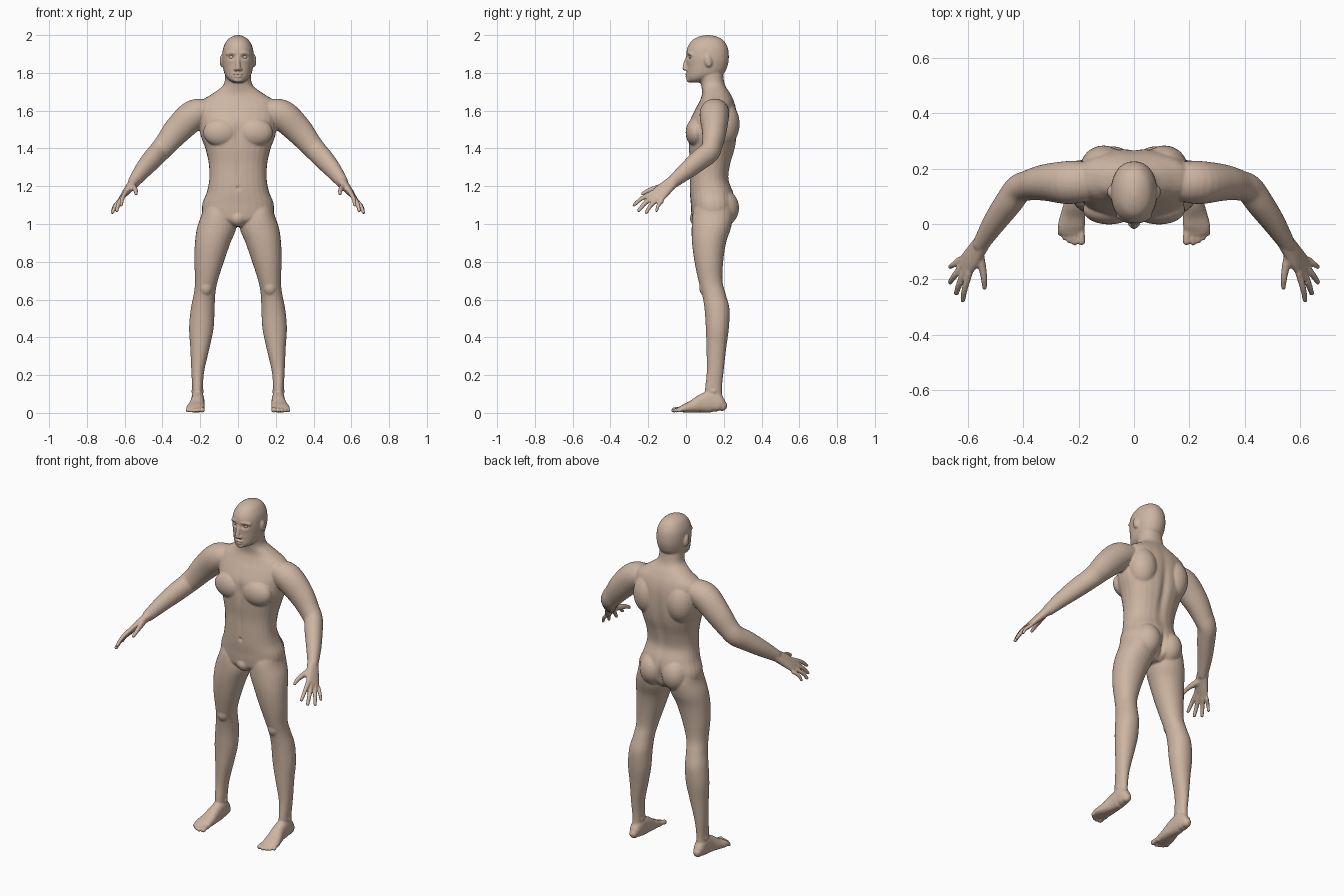
import bpy, bmesh
from math import sin, cos, pi, exp
from mathutils import Vector, Matrix

bm = bmesh.new()
SEG = 28


def spline(rows, n=5):
    """Catmull-Rom interpolation of parameter rows."""
    out = []
    for i in range(len(rows) - 1):
        a, b, c, d = (rows[min(max(k, 0), len(rows) - 1)] for k in (i - 1, i, i + 1, i + 2))
        for j in range(n):
            t = j / n
            out.append([q + 0.5 * t * (r - p + t * (2 * p - 5 * q + 4 * r - s + t * (3 * (q - r) + s - p)))
                        for p, q, r, s in zip(a, b, c, d)])
    return out + [list(rows[-1])]


def loft(rings, e, paired):
    """Skin a list of (center, u, v) superellipse rings, optionally mirrored."""
    def sp(c):
        return (1 if c >= 0 else -1) * abs(c) ** (2 / e)
    for s in ((1, -1) if paired else (1,)):
        loops = []
        for c, u, v in rings:
            loop = []
            for k in range(SEG):
                p = c + u * sp(cos(2 * pi * k / SEG)) + v * sp(sin(2 * pi * k / SEG))
                loop.append(bm.verts.new((p.x * s, p.y, p.z)))
            loops.append(loop)
        for a, b in zip(loops, loops[1:]):
            for k in range(SEG):
                m = (k + 1) % SEG
                bm.faces.new((a[k], a[m], b[m], b[k]))
        bm.faces.new(loops[0])
        bm.faces.new(loops[-1])


def stack(rows, e=2.0, paired=False):
    """Horizontal sections: z, center x, half width, front y, back y."""
    loft([(Vector((cx, (f + b) / 2, z)), Vector((w, 0, 0)), Vector((0, (b - f) / 2, 0)))
          for z, cx, w, f, b in spline(rows)], e, paired)


def limb(rows, ref=(0, 0, 1), e=2.0, paired=True):
    """Sections across a path: x, y, z, side radius, radius along ref; round ends."""
    pts = spline(rows)
    cs = [Vector(p[:3]) for p in pts]
    rings = []
    for i, p in enumerate(pts):
        t = (cs[min(i + 1, len(cs) - 1)] - cs[max(i - 1, 0)]).normalized()
        up = Vector(ref)
        up = (up - t * up.dot(t)).normalized()
        ring = (cs[i], t.cross(up) * p[3], up * p[4])
        caps = [(cs[i] + t * min(p[3:5]) * sin(a) * (-1 if i == 0 else 1), ring[1] * cos(a), ring[2] * cos(a))
                for a in (0.35, 0.7, 1.05, 1.4)]
        if i == 0:
            rings += caps[::-1] + [ring]
        elif i == len(pts) - 1:
            rings += [ring] + caps
        else:
            rings.append(ring)
    loft(rings, e, paired)


def blob(c, r, paired=True, rot=0.0):
    """Ellipsoid mass, tilted about x."""
    for s in ((1, -1) if paired else (1,)):
        m = Matrix.Translation((c[0] * s, c[1], c[2])) @ Matrix.Rotation(rot, 4, 'X') @ Matrix.Diagonal((*r, 1))
        bmesh.ops.create_uvsphere(bm, u_segments=24, v_segments=16, radius=1, matrix=m)


# torso and neck
stack([(.985, 0, .06, .07, .2), (1.02, 0, .15, .035, .24), (1.06, 0, .187, .028, .258), (1.11, 0, .188, .025, .262),
       (1.17, 0, .165, .02, .25), (1.24, 0, .152, .02, .226), (1.32, 0, .155, .02, .237), (1.40, 0, .173, .014, .26),
       (1.47, 0, .198, .012, .27), (1.54, 0, .205, .018, .272), (1.60, 0, .21, .045, .268), (1.65, 0, .195, .072, .255),
       (1.69, 0, .135, .085, .235), (1.735, 0, .078, .08, .207), (1.79, 0, .068, .068, .197), (1.83, 0, .066, .07, .2)], 2.3)
blob((.09, .052, 1.485), (.095, .054, .075))       # chest
blob((.11, .2, 1.53), (.085, .084, .12))           # shoulder blades
blob((.075, .19, 1.085), (.082, .091, .1))         # buttocks
blob((0, .07, 1.03), (.045, .05, .045), False)     # groin

# head
stack([(1.748, 0, .02, .03, .075), (1.757, 0, .04, .012, .105), (1.775, 0, .06, .005, .16), (1.80, 0, .073, .005, .203),
       (1.84, 0, .081, .005, .221), (1.88, 0, .084, .002, .227), (1.93, 0, .079, .006, .222), (1.97, 0, .06, .03, .2),
       (1.99, 0, .036, .063, .168), (2.0, 0, .01, .1, .13)], 2.15)
limb([(0, .008, 1.885, .009, .009), (0, -.003, 1.85, .011, .011), (0, -.008, 1.823, .014, .011)],
     ref=(0, 1, 0), paired=False)                  # nose
blob((.014, .001, 1.819), (.009, .011, .008))      # nostrils
limb([(.012, .009, 1.903, .008, .008), (.035, .014, 1.906, .008, .008), (.058, .03, 1.898, .008, .008)])  # brow
blob((0, .006, 1.794), (.025, .012, .006), False)  # upper lip
blob((0, .007, 1.781), (.022, .012, .006), False)  # lower lip
blob((0, .016, 1.763), (.026, .014, .014), False)  # chin
blob((.086, .117, 1.863), (.011, .02, .034), rot=.2)   # ears

# arms
limb([(.16, .155, 1.605, .07, .06), (.235, .15, 1.577, .078, .08), (.32, .15, 1.497, .066, .074),
      (.38, .14, 1.425, .055, .062), (.418, .125, 1.382, .052, .058), (.455, .075, 1.342, .05, .056),
      (.505, .005, 1.284, .042, .047), (.552, -.07, 1.222, .03, .034)])

# hands
ACROSS = (.035, .052, -.045)
limb([(.55, -.068, 1.224, .026, .033), (.586, -.122, 1.178, .02, .042), (.612, -.155, 1.144, .013, .044)], ACROSS, 2.3)
FINGERS = [((.595, -.175, 1.167), (.62, -.283, 1.095), .0115), ((.608, -.167, 1.147), (.645, -.257, 1.065), .012),
           ((.62, -.15, 1.131), (.668, -.215, 1.055), .0115), ((.63, -.128, 1.12), (.668, -.158, 1.065), .010)]
for a, b, r in FINGERS:
    a, b = Vector(a), Vector(b)
    mid = (a + b) / 2 + Vector((.004, -.004, .005))
    limb([(*a, r * 1.15, r * 1.15), (*mid, r, r), (*a.lerp(b, .93), r * .8, r * .8)], ACROSS)
limb([(.562, -.1, 1.2, .018, .022), (.55, -.15, 1.19, .015, .017), (.542, -.195, 1.178, .012, .013),
      (.54, -.23, 1.16, .009, .01)])

# legs
stack([(1.1, .1, .085, .05, .24), (1.05, .105, .088, .035, .25), (.98, .113, .104, .03, .238), (.9, .134, .094, .032, .212),
       (.8, .153, .078, .045, .197), (.7, .167, .06, .066, .193), (.63, .177, .057, .085, .21), (.55, .187, .063, .098, .23),
       (.45, .194, .065, .105, .227), (.35, .201, .052, .108, .214), (.22, .213, .034, .11, .199),
       (.12, .214, .028, .1, .19), (.05, .214, .028, .1, .198)], 2.1, True)
blob((.17, .1, .665), (.035, .03, .045))           # kneecaps
blob((.214, .148, .115), (.034, .022, .02))        # ankle bones

# feet and toes
limb([(.214, .194, .036, .024, .027), (.214, .178, .045, .031, .042), (.213, .14, .06, .034, .058),
      (.214, .085, .05, .037, .049), (.22, .035, .034, .044, .033), (.226, -.005, .025, .049, .023),
      (.227, -.028, .019, .046, .016)], e=2.4)
for x, y, r in [(.19, -.063, .0145), (.214, -.068, .0105), (.233, -.06, .0105), (.251, -.049, .01), (.267, -.034, .0095)]:
    limb([(x * .9 + .022, -.015, .018, r, r), (x, y * .6, .02, r * .9, r * .9), (x, y, r + .001, r, r)])

# fuse all masses into one smooth skin
bmesh.ops.recalc_face_normals(bm, faces=bm.faces[:])
mesh = bpy.data.meshes.new("body")
bm.to_mesh(mesh)
bm.free()
body = bpy.data.objects.new("body", mesh)
bpy.context.collection.objects.link(body)
rem = body.modifiers.new("fuse", 'REMESH')
rem.mode = 'VOXEL'
rem.voxel_size = .0052
smo = body.modifiers.new("soften", 'SMOOTH')
smo.factor = .5
smo.iterations = 5
dg = bpy.context.evaluated_depsgraph_get()
skin = bpy.data.meshes.new_from_object(body.evaluated_get(dg))
body.modifiers.clear()
body.data = skin

# press in sockets, mouth, spine, cleft, breastbone, navel: center, radii, y shift
DENTS = [((.034, .008, 1.884), (.017, .03, .011), .013), ((-.034, .008, 1.884), (.017, .03, .011), .013),
         ((0, -.004, 1.7875), (.022, .02, .004), .005), ((0, .26, 1.4), (.022, .06, .18), -.012),
         ((0, .265, 1.06), (.014, .06, .06), -.022), ((0, .0, 1.48), (.018, .05, .07), .009),
         ((0, .02, 1.19), (.01, .03, .01), .007), ((0, .02, 1.3), (.012, .04, .09), .004)]
for v in skin.vertices:
    p = v.co.copy()
    for c, r, dy in DENTS:
        if abs(p.x - c[0]) < 3 * r[0] and abs(p.z - c[2]) < 3 * r[2]:
            v.co.y += dy * exp(-sum(((p[k] - c[k]) / r[k]) ** 2 for k in range(3)))
skin.shade_smooth()

# eyeballs
mat = bpy.data.materials.new("skin")
mat.diffuse_color = (.61, .46, .36, 1)
skin.materials.clear()
skin.materials.append(mat)
for s, name in ((1, "eye_left"), (-1, "eye_right")):
    bpy.ops.mesh.primitive_uv_sphere_add(segments=20, ring_count=12, radius=.015, location=(.034 * s, .031, 1.883))
    eye = bpy.context.object
    eye.name = name
    eye.data.shade_smooth()
    eye.data.materials.append(mat)
